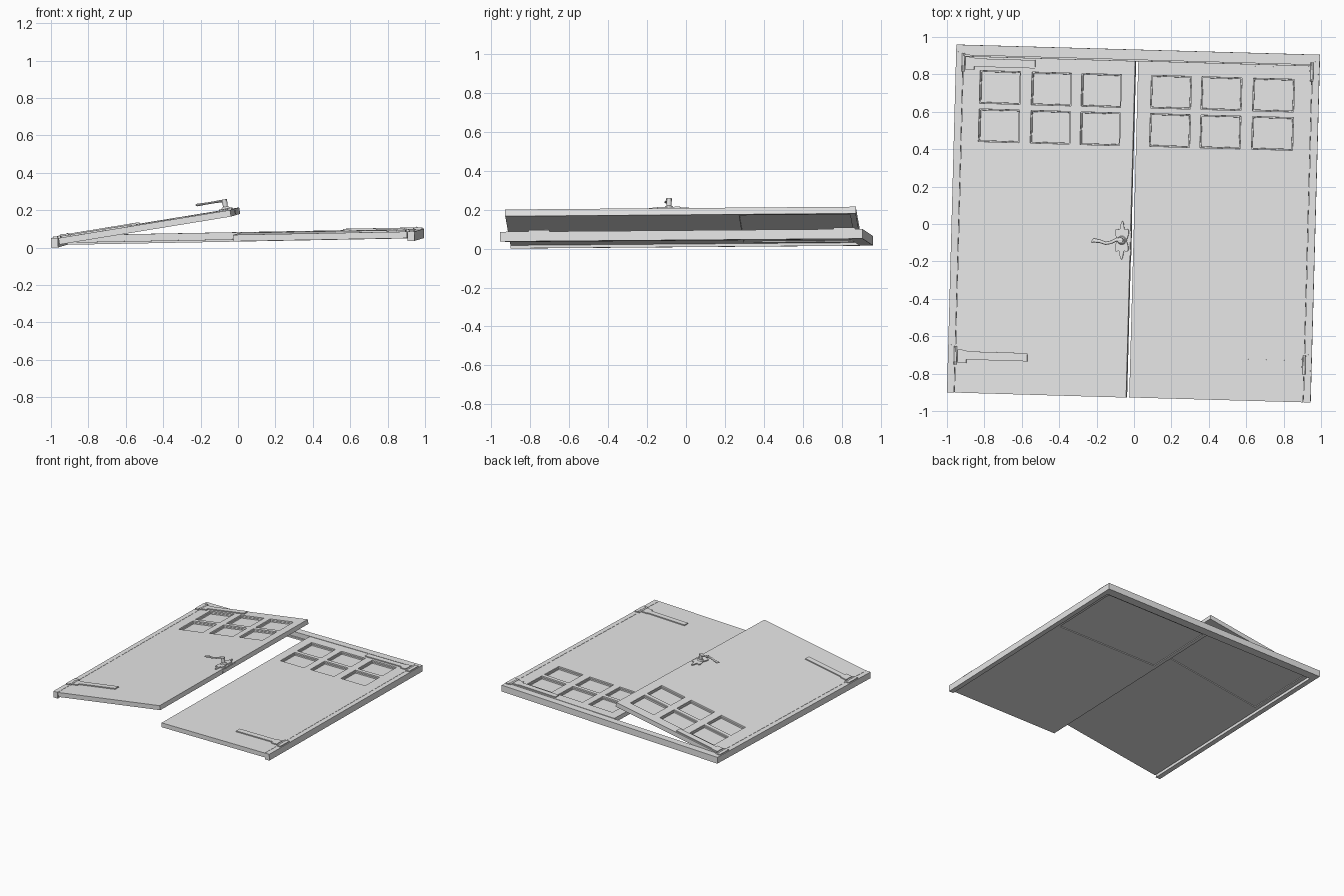
import bpy, bmesh, math
from mathutils import Matrix, Vector

if "Cube" in bpy.data.objects:
    bpy.data.objects.remove(bpy.data.objects["Cube"])

# Shared plain finish
grey = bpy.data.materials.new("plain grey")
grey.diffuse_color = (0.8, 0.8, 0.8, 1)
grey.use_nodes = True
grey.node_tree.nodes["Principled BSDF"].inputs["Base Color"].default_value = grey.diffuse_color

# Local space: u across, v up the door, w out of the face; frame face at w = 0
LAY = Matrix(((0.9994, 0.027, -0.0185, -1.0),
              (-0.028, 0.9996, -0.008, -0.9),
              (0.0185, 0.008, 0.9998, 0.05),
              (0, 0, 0, 1)))
W, H, JAMB, HEAD = 1.945, 1.86, 0.04, 0.055
DOOR_W, DOOR_H, DOOR_T = 0.93, 1.80, 0.035

# Door space starts at its hinge line; the left leaf is swung open
HINGE = Matrix.Translation((JAMB, 0, 0))
LEFT_FRAME = LAY
RIGHT_FRAME = LAY @ Matrix.Translation((W, 0, 0)) @ Matrix.Scale(-1, 4, (1, 0, 0))
LEFT_DOOR = LEFT_FRAME @ HINGE @ Matrix.Rotation(math.radians(-8.2), 4, 'Y')
RIGHT_DOOR = RIGHT_FRAME @ HINGE


def finish(name, bm, mat, smooth=False):
    bm.transform(mat)
    bmesh.ops.recalc_face_normals(bm, faces=bm.faces)
    me = bpy.data.meshes.new(name)
    bm.to_mesh(me)
    bm.free()
    me.materials.append(grey)
    ob = bpy.data.objects.new(name, me)
    bpy.context.collection.objects.link(ob)
    if smooth:
        bpy.ops.object.select_all(action='DESELECT')
        ob.select_set(True)
        bpy.context.view_layer.objects.active = ob
        bpy.ops.object.shade_smooth_by_angle()
    return ob


def prism_bm(pts, w0, w1):
    """Flat outline in u, v raised from w0 to w1."""
    bm = bmesh.new()
    lo = [bm.verts.new((u, v, w0)) for u, v in pts]
    hi = [bm.verts.new((u, v, w1)) for u, v in pts]
    n = len(pts)
    bm.faces.new(lo[::-1])
    bm.faces.new(hi)
    for i in range(n):
        j = (i + 1) % n
        bm.faces.new((lo[i], lo[j], hi[j], hi[i]))
    return bm


def rect(u0, u1, v0, v1):
    return [(u0, v0), (u1, v0), (u1, v1), (u0, v1)]


def rod_bm(a, b, r1, r2, seg=16):
    a, b = Vector(a), Vector(b)
    d = b - a
    bm = bmesh.new()
    bmesh.ops.create_cone(bm, cap_ends=True, segments=seg, radius1=r1, radius2=r2, depth=d.length)
    bm.transform(Matrix.Translation((a + b) / 2) @ d.to_track_quat('Z', 'Y').to_matrix().to_4x4())
    return bm


# Surrounding frame: two side posts and a head, open at the foot
k = JAMB - 0.002
outline = [(0, 0), (k, 0), (k, H - HEAD), (W - k, H - HEAD), (W - k, 0), (W, 0), (W, H), (0, H)]
finish("door_frame", prism_bm(outline, -0.05, 0), LAY)
# Stop behind the head that the leaves close against
finish("head_stop", prism_bm(rect(k, W - k, H - HEAD - 0.012, H - HEAD), -0.05, -0.037), LAY)

WIN_U = [(0.092, 0.312), (0.373, 0.588), (0.643, 0.858)]
WIN_V = [(1.345, 1.52), (1.55, 1.725)]
BACK_U, BACK_V = (0.03, 0.9), (1.2, 1.77)


def within(x, spans):
    return any(a < x < b for a, b in spans)


def sink(bm, faces, depth):
    verts = {v for f in faces for v in f.verts}
    bmesh.ops.translate(bm, verts=list(verts), vec=(0, 0, depth))


def door_leaf(name, mat):
    """Slab with six recessed panes and a shallow recess at the back."""
    bm = prism_bm(rect(0, DOOR_W, 0, DOOR_H), -DOOR_T, 0)
    cuts = [((u, 0, 0), (1, 0, 0)) for s in WIN_U + [BACK_U] for u in s]
    cuts += [((0, v, 0), (0, 1, 0)) for s in WIN_V + [BACK_V] for v in s]
    for co, no in cuts:
        bmesh.ops.bisect_plane(bm, geom=bm.verts[:] + bm.edges[:] + bm.faces[:],
                               plane_co=co, plane_no=no)
    bm.normal_update()
    panes, back = [], []
    for f in bm.faces:
        c = f.calc_center_median()
        if f.normal.z > 0.9 and within(c.x, WIN_U) and within(c.y, WIN_V):
            panes.append(f)
        elif f.normal.z < -0.9 and within(c.x, [BACK_U]) and within(c.y, [BACK_V]):
            back.append(f)
    # stepped pane moulding, then the pane
    for width, depth in ((0.001, -0.01), (0.008, 0), (0.001, -0.01)):
        bmesh.ops.inset_individual(bm, faces=panes, thickness=width, depth=0)
        sink(bm, panes, depth)
    bmesh.ops.inset_region(bm, faces=back, thickness=0.001, depth=0, use_boundary=True)
    sink(bm, back, 0.006)
    finish(name, bm, mat)


# Leaves and their strap hinges
for side, frame_m, door_m in (("left", LEFT_FRAME, LEFT_DOOR), ("right", RIGHT_FRAME, RIGHT_DOOR)):
    door_leaf(side + "_door", door_m)
    for place, v in (("lower", 0.2), ("upper", 1.767)):
        tag = f"{side}_{place}_hinge"
        strap = [(0.012, v - 0.04), (0.06, v - 0.04), (0.06, v - 0.022), (0.39, v - 0.022),
                 (0.39, v + 0.022), (0.06, v + 0.022), (0.06, v + 0.03), (0.012, v + 0.03)]
        finish(tag + "_strap", prism_bm(strap, 0, 0.008), door_m)
        finish(tag + "_leaf", prism_bm(rect(0.006, 0.032, v - 0.055, v + 0.055), 0, 0.008), frame_m)
        finish(tag + "_knuckle", rod_bm((JAMB, v - 0.05, 0.004), (JAMB, v + 0.05, 0.004),
                                        0.008, 0.008, 12), frame_m, True)

# Ornate handle plate: a lobed, upright oval
HU, HV = 0.885, 0.84
plate = []
for i in range(48):
    a = math.tau * i / 48
    r = 1 + 0.22 * math.cos(6 * a + math.pi)
    plate.append((HU + 0.034 * r * math.cos(a), HV + 0.085 * r * math.sin(a)))
finish("handle_plate", prism_bm(plate, 0, 0.009), LEFT_DOOR)

# Spindle with collar
finish("handle_collar", rod_bm((HU, HV, 0.005), (HU, HV, 0.018), 0.026, 0.018), LEFT_DOOR, True)
finish("handle_spindle", rod_bm((HU, HV, 0.01), (HU, HV, 0.058), 0.012, 0.015), LEFT_DOOR, True)

# Wavy lever pointing to the hinge side, tapering to its tip
path = [(0.012, 0.0, 1.0), (-0.02, 0.004, 1.0), (-0.05, -0.012, 0.85), (-0.08, -0.018, 0.8),
        (-0.11, -0.008, 0.9), (-0.145, -0.004, 1.1), (-0.155, -0.012, 0.6)]
bm = bmesh.new()
rings = []
for du, dv, s in path:
    rings.append([bm.verts.new((HU + du, HV + dv + 0.011 * s * math.cos(math.tau * i / 10),
                                0.052 + 0.007 * s * math.sin(math.tau * i / 10))) for i in range(10)])
for a, b in zip(rings, rings[1:]):
    for i in range(10):
        j = (i + 1) % 10
        bm.faces.new((a[i], a[j], b[j], b[i]))
bm.faces.new(rings[0])
bm.faces.new(rings[-1])
finish("handle_lever", bm, LEFT_DOOR, True)

# Latch plate on the free edge of the open leaf
bm = prism_bm(rect(DOOR_W - 0.002, DOOR_W + 0.003, HV - 0.08, HV + 0.08), -0.028, -0.007)
finish("latch_plate", bm, LEFT_DOOR)
